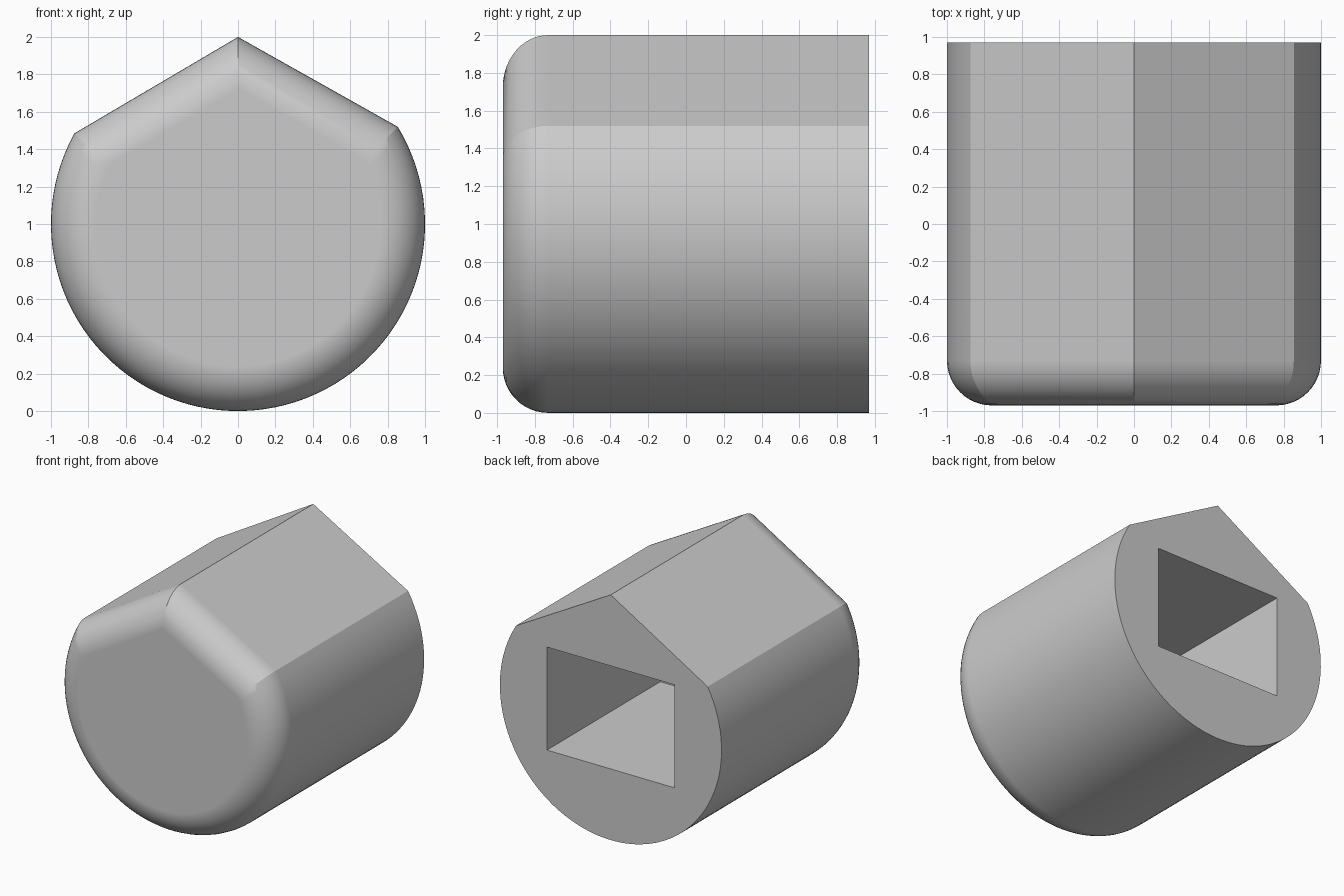
import bpy, bmesh
from math import sin, cos, acos, radians, pi
from mathutils import Vector

cube = bpy.data.objects.get("Cube")
if cube:
    bpy.data.objects.remove(cube, do_unlink=True)

# Single grey material
grey = bpy.data.materials.new("plain grey")
grey.use_nodes = True
grey.diffuse_color = (0.6, 0.6, 0.6, 1)
grey.node_tree.nodes["Principled BSDF"].inputs["Base Color"].default_value = grey.diffuse_color

LEFT, RIGHT = radians(58.7), radians(61)   # shoulder angles measured from the apex
FRONT, BACK, FILLET = -0.97, 0.97, 0.24
ARC_STEPS, FILLET_STEPS = 72, 12


def outline(inset):
    """Round barrel cut by two roof planes, shrunk evenly by inset."""
    radius = 1 - inset
    dl, dr = cos(LEFT / 2) - inset, cos(RIGHT / 2) - inset
    nl, nr = LEFT / 2, RIGHT / 2
    det = sin(nl + nr)
    apex = ((dl * cos(nr) - dr * cos(nl)) / det, (dl * sin(nr) + dr * sin(nl)) / det)
    start = nl + acos(dl / radius)
    end = 2 * pi - nr - acos(dr / radius)
    points = [apex]
    for i in range(ARC_STEPS + 1):
        a = start + (end - start) * i / ARC_STEPS
        points.append((radius * sin(a), radius * cos(a)))
    return points


def add_ring(bm, points, y):
    return [bm.verts.new((x, y, 1 + z)) for x, z in points]


def bridge(bm, a, b):
    for i in range(len(a)):
        j = (i + 1) % len(a)
        bm.faces.new((a[i], a[j], b[j], b[i]))


bm = bmesh.new()

# Barrel walls and rounded front edge
rings = [add_ring(bm, outline(0), BACK)]
for i in range(FILLET_STEPS + 1):
    t = pi / 2 * i / FILLET_STEPS
    rings.append(add_ring(bm, outline(FILLET * (1 - cos(t))), FRONT + FILLET * (1 - sin(t))))
for a, b in zip(rings, rings[1:]):
    bridge(bm, a, b)
bm.faces.new(rings[-1])

# Rectangular socket sunk into the back
corners = [(0.575, 0.42), (0.575, -0.42), (-0.575, -0.42), (-0.575, 0.42)]
mouth = add_ring(bm, corners, BACK)
floor = add_ring(bm, corners, -0.49)
bridge(bm, mouth, floor)
bm.faces.new(floor)

# Back face around the socket
rim = [e for e in bm.edges if e.is_boundary]
bmesh.ops.triangle_fill(bm, edges=rim, use_beauty=True, normal=Vector((0, 1, 0)))
bmesh.ops.recalc_face_normals(bm, faces=bm.faces[:])

mesh = bpy.data.meshes.new("socketed_cap")
bm.to_mesh(mesh)
bm.free()
mesh.materials.append(grey)
cap = bpy.data.objects.new("socketed_cap", mesh)
bpy.context.collection.objects.link(cap)

# Smooth barrel and fillet, sharp roof ridge and shoulders
bpy.ops.object.select_all(action='DESELECT')
cap.select_set(True)
bpy.context.view_layer.objects.active = cap
bpy.ops.object.shade_smooth_by_angle(angle=radians(20))
weighted = cap.modifiers.new("flat_face_normals", 'WEIGHTED_NORMAL')
weighted.keep_sharp = True
